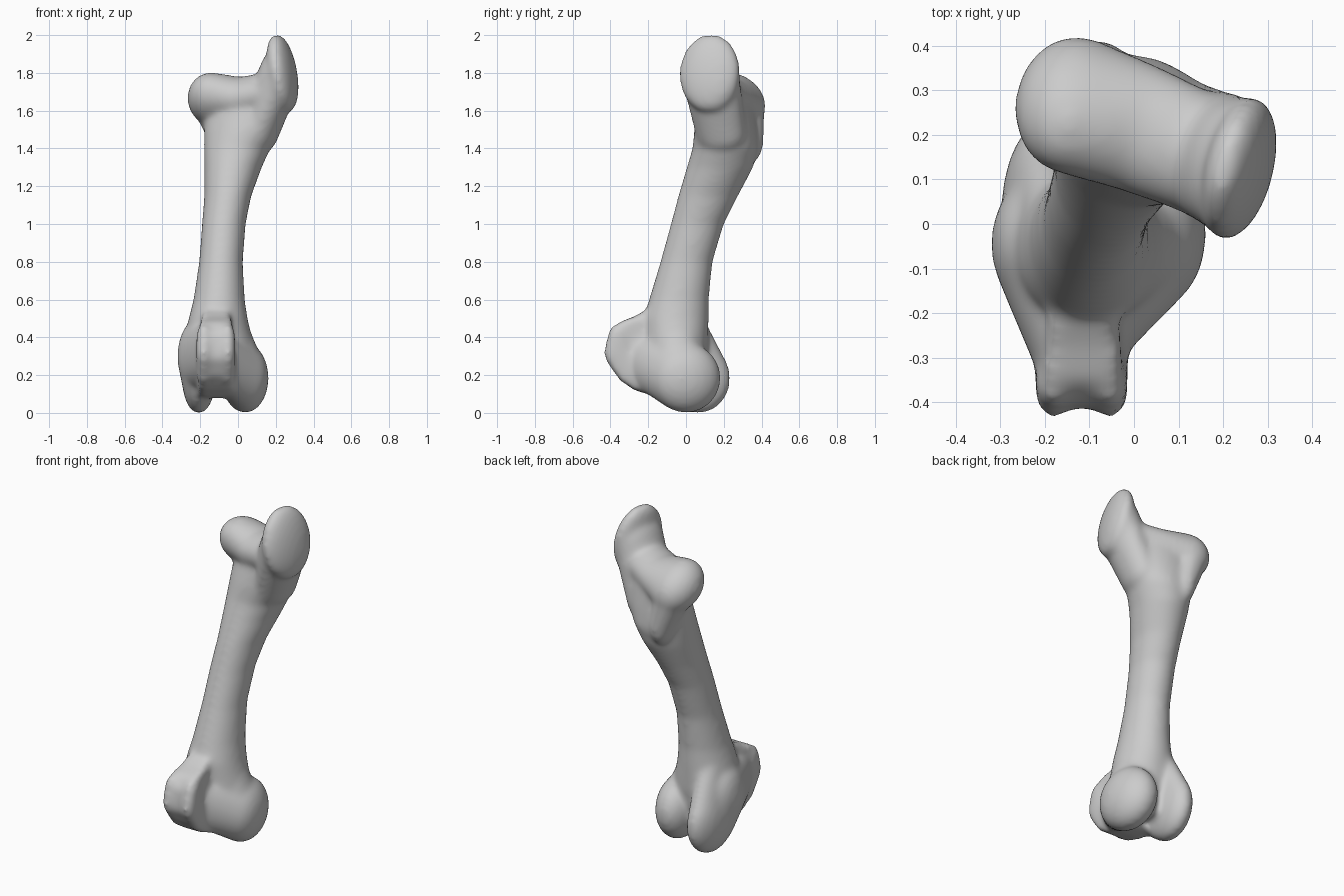
import bpy, bmesh, math
from mathutils import Matrix, Vector

cube = bpy.data.objects.get("Cube")
if cube:
    bpy.data.objects.remove(cube, do_unlink=True)

bone = bpy.data.materials.new("bone grey")
bone.use_nodes = True
grey = (0.6, 0.6, 0.6, 1)
bone.diffuse_color = grey
bone.node_tree.nodes["Principled BSDF"].inputs["Base Color"].default_value = grey

bm = bmesh.new()


def blob(centre, radii, turn=0, lean=0, pitch=0):
    """Points of an ellipsoid; turn about z, lean about y, pitch about x."""
    rot = (Matrix.Rotation(math.radians(turn), 3, "Z")
           @ Matrix.Rotation(math.radians(lean), 3, "Y")
           @ Matrix.Rotation(math.radians(pitch), 3, "X"))
    points = []
    for i in range(1, 16):
        p = math.pi * i / 16
        for j in range(28):
            a = 2 * math.pi * j / 28
            v = Vector((radii[0] * math.sin(p) * math.cos(a),
                        radii[1] * math.sin(p) * math.sin(a),
                        radii[2] * math.cos(p)))
            points.append(rot @ v + Vector(centre))
    return points


def hull(*blobs):
    """Taut skin stretched around one or more blobs."""
    verts = [bm.verts.new(p) for points in blobs for p in points]
    bmesh.ops.convex_hull(bm, input=verts)
    bmesh.ops.delete(bm, geom=[v for v in verts if v.is_valid and not v.link_faces],
                     context="VERTS")


def loft(rings, sides=32):
    """Skin of ellipses given as z, x min, x max, y min, y max, turn."""
    loops = []
    for z, x0, x1, y0, y1, turn in rings:
        rot = Matrix.Rotation(math.radians(turn), 3, "Z")
        centre = Vector(((x0 + x1) / 2, (y0 + y1) / 2, z))
        loop = []
        for i in range(sides):
            a = 2 * math.pi * i / sides
            v = Vector(((x1 - x0) / 2 * math.cos(a), (y1 - y0) / 2 * math.sin(a), 0))
            loop.append(bm.verts.new(rot @ v + centre))
        loops.append(loop)
    for low, high in zip(loops, loops[1:]):
        for i in range(sides):
            j = (i + 1) % sides
            bm.faces.new((low[i], low[j], high[j], high[i]))
    bm.faces.new(loops[0][::-1])
    bm.faces.new(loops[-1])


def slab(profile, middle, half_width):
    """Solid from a (y, z) profile whose width depends on height."""
    a = [bm.verts.new((middle - half_width(z), y, z)) for y, z in profile]
    b = [bm.verts.new((middle + half_width(z), y, z)) for y, z in profile]
    new = [bm.faces.new(a), bm.faces.new(b[::-1])]
    for i in range(len(profile)):
        j = (i + 1) % len(profile)
        new.append(bm.faces.new((a[j], a[i], b[i], b[j])))
    bmesh.ops.recalc_face_normals(bm, faces=new)


# Shaft, flaring into the knee below and the neck above
loft([
    (0.12, -0.24, 0.08, -0.14, 0.07, 0),
    (0.22, -0.27, 0.10, -0.22, 0.09, 0),
    (0.35, -0.29, 0.08, -0.22, 0.11, 0),
    (0.50, -0.255, 0.045, -0.22, 0.115, 0),
    (0.60, -0.23, 0.03, -0.19, 0.115, 0),
    (0.80, -0.20, 0.02, -0.13, 0.135, 0),
    (1.00, -0.185, 0.035, -0.075, 0.195, 0),
    (1.15, -0.173, 0.065, -0.035, 0.27, 0),
    (1.30, -0.173, 0.12, 0.01, 0.35, -5),
    (1.40, -0.175, 0.165, 0.04, 0.375, -10),
    (1.50, -0.18, 0.225, 0.055, 0.36, -20),
    (1.60, -0.18, 0.26, 0.08, 0.34, -22),
    (1.70, -0.15, 0.24, 0.09, 0.32, -22),
    (1.75, -0.10, 0.18, 0.13, 0.28, -22),
])

# Ball head, its neck, and the small bump behind and below it
head = blob((-0.137, 0.267, 1.66), (0.125, 0.163, 0.122), turn=-10, pitch=-35)
neck = blob((0.01, 0.215, 1.665), (0.08, 0.14, 0.107), turn=-20)
hull(head, neck)
hull(blob((-0.125, 0.31, 1.60), (0.09, 0.10, 0.10)),
     blob((-0.07, 0.325, 1.43), (0.06, 0.08, 0.11)))

# Tall outer crest, tied to the neck and to the shaft
hull(blob((0.235, 0.125, 1.80), (0.064, 0.16, 0.205), turn=-14, lean=-10))
hull(blob((0.228, 0.13, 1.79), (0.068, 0.15, 0.17), turn=-14, lean=-8),
     blob((0.115, 0.185, 1.48), (0.09, 0.13, 0.10), turn=-15))
hull(blob((0.205, 0.135, 1.79), (0.078, 0.14, 0.12), turn=-14, lean=-8),
     blob((0.16, 0.15, 1.68), (0.09, 0.13, 0.11), turn=-14))
hull(blob((0.18, 0.145, 1.70), (0.07, 0.13, 0.10), turn=-14), neck)

# Two rounded knee knuckles, drawn out to the shaft and the kneecap ridge
outer = blob((0.038, 0.0, 0.185), (0.117, 0.18, 0.18), turn=8)
inner = blob((-0.208, 0.055, 0.19), (0.083, 0.175, 0.19), turn=-5, pitch=15)
swelling = blob((-0.225, -0.045, 0.30), (0.09, 0.14, 0.18))
hull(outer)
hull(blob((0.04, -0.04, 0.2), (0.10, 0.13, 0.14)),
     blob((-0.04, -0.05, 0.48), (0.075, 0.10, 0.08)))
hull(outer, blob((-0.08, -0.26, 0.28), (0.05, 0.07, 0.13)))
hull(inner, blob((-0.17, -0.03, 0.52), (0.07, 0.10, 0.08)))
hull(swelling, blob((-0.165, -0.33, 0.32), (0.04, 0.06, 0.12)))
hull(swelling, blob((-0.21, 0.0, 0.17), (0.08, 0.12, 0.14)))

# Kneecap ridge: a body with a soft rail either side of a shallow groove
ridge = [(-0.10, 0.56), (-0.19, 0.55), (-0.27, 0.505), (-0.35, 0.475), (-0.40, 0.41),
         (-0.41, 0.29), (-0.36, 0.20), (-0.28, 0.13), (-0.17, 0.095), (-0.05, 0.08)]
slab(ridge, -0.115, lambda z: 0.09 - max(0, z - 0.46) * 0.3)
for x in (-0.18, -0.055):
    hull(blob((x, -0.36, 0.40), (0.035, 0.05, 0.07)),
         blob((x, -0.385, 0.32), (0.035, 0.045, 0.07)),
         blob((x, -0.30, 0.21), (0.035, 0.06, 0.06)))

mesh = bpy.data.meshes.new("thigh_bone")
bm.to_mesh(mesh)
bm.free()
mesh.materials.append(bone)
femur = bpy.data.objects.new("thigh_bone", mesh)
bpy.context.collection.objects.link(femur)

# Fuse the overlapping parts into one soft skin
fuse = femur.modifiers.new("fuse", "REMESH")
fuse.mode = "VOXEL"
fuse.voxel_size = 0.013
fuse.use_smooth_shade = True
soften = femur.modifiers.new("soften", "SMOOTH")
soften.factor = 0.5
soften.iterations = 24
swell = femur.modifiers.new("swell", "DISPLACE")
swell.strength = 0.006
swell.mid_level = 0
